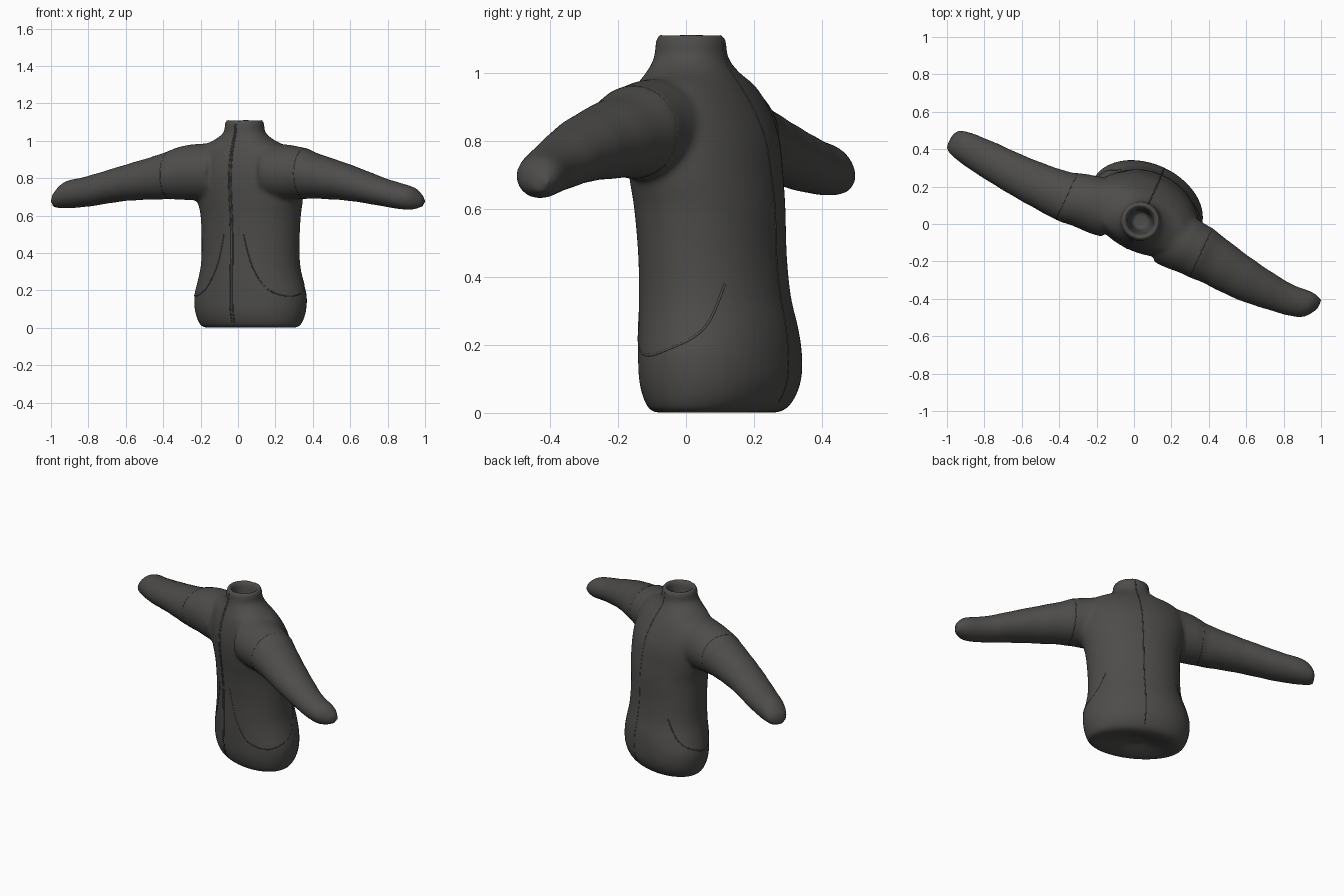
import bpy, math
from mathutils import Vector

if "Cube" in bpy.data.objects:
    bpy.data.objects.remove(bpy.data.objects["Cube"])

TURN = math.radians(-25)                       # the jacket stands turned about z
AX = Vector((math.cos(TURN), math.sin(TURN), 0))   # across the shoulders
AY = Vector((-math.sin(TURN), math.cos(TURN), 0))  # towards the back
UP = Vector((0, 0, 1))


def spline(rows, steps=4):
    """Catmull-Rom interpolation through rows of numbers."""
    out, n = [], len(rows)
    for i in range(n - 1):
        p = [rows[max(0, min(n - 1, i + k))] for k in (-1, 0, 1, 2)]
        for s in range(steps):
            t = s / steps
            out.append([0.5 * (2 * b + (c - a) * t + (2 * a - 5 * b + 4 * c - d) * t * t
                               + (3 * b - a - 3 * c + d) * t ** 3) for a, b, c, d in zip(*p)])
    return out + [list(rows[-1])]


def loft(rows, u, v, verts, faces, sides=40):
    """Skin elliptical sections (x, y, z, radius along u, radius along v)."""
    base = len(verts)
    for x, y, z, a, b in rows:
        for k in range(sides):
            t = 2 * math.pi * k / sides
            verts.append(Vector((x, y, z)) + u * a * math.cos(t) + v * b * math.sin(t))
    n = len(rows)
    for i in range(n - 1):
        for k in range(sides):
            p, q = base + i * sides, (k + 1) % sides
            faces.append((p + k, p + q, p + sides + q, p + sides + k))
    faces.append(tuple(base + k for k in reversed(range(sides))))
    faces.append(tuple(base + (n - 1) * sides + k for k in range(sides)))


# Body: hem recess, puffed hem, waist, chest, shoulders, collar, inside of collar
body = [
    (.067, .09, .035, .06, .04), (.067, .09, .012, .16, .10), (.067, .088, .0, .255, .155),
    (.067, .095, .025, .29, .192), (.067, .10, .09, .312, .218), (.067, .10, .17, .316, .222),
    (.067, .095, .25, .295, .220), (.067, .085, .34, .276, .211), (.067, .078, .46, .273, .205),
    (.068, .07, .60, .280, .208), (.064, .06, .69, .298, .208), (.053, .05, .80, .310, .203),
    (.043, .038, .89, .310, .180), (.033, .028, .96, .265, .150), (.033, .02, 1.0, .175, .128),
    (.035, .015, 1.045, .113, .108), (.035, .015, 1.095, .106, .103), (.035, .015, 1.113, .092, .09),
    (.035, .015, 1.095, .074, .072), (.035, .015, 1.02, .066, .062), (.035, .02, .89, .05, .05)]

# Sleeves, from cuff to inside the shoulder
sleeve_left = [
    (-.99, .44, .675, .030, .028), (-.97, .443, .687, .060, .046), (-.92, .42, .71, .080, .072),
    (-.80, .355, .73, .097, .082), (-.60, .25, .775, .112, .097), (-.42, .168, .806, .128, .120),
    (-.35, .145, .82, .140, .133), (-.27, .125, .83, .147, .147), (-.17, .093, .833, .157, .153),
    (-.11, .068, .835, .150, .150)]
sleeve_right = [
    (.17, -.058, .835, .157, .153), (.23, -.088, .832, .157, .150), (.29, -.118, .83, .150, .146),
    (.36, -.155, .825, .144, .135), (.42, -.19, .812, .135, .122), (.60, -.30, .775, .114, .097),
    (.80, -.395, .72, .086, .075), (.90, -.426, .698, .079, .068), (.95, -.435, .69, .062, .054),
    (.992, -.432, .675, .028, .026)]

verts, faces = [], []
loft(spline(body), AX, AY, verts, faces)
for sleeve in (sleeve_left, sleeve_right):
    rows = spline(sleeve, 6)
    for r in rows:                              # soft creases along the sleeves
        if abs(r[0]) > .3:
            crease = 1 + .008 * math.sin(r[0] * 55)
            r[3] *= crease
            r[4] *= crease
    loft(rows, AY, UP, verts, faces)

mesh = bpy.data.meshes.new("jacket")
mesh.from_pydata(verts, [], faces)
jacket = bpy.data.objects.new("jacket", mesh)
bpy.context.collection.objects.link(jacket)

# Fuse body and sleeves into one cloth surface
m = jacket.modifiers.new("fuse", 'REMESH')
m.mode = 'VOXEL'
m.voxel_size = .011
m.use_smooth_shade = True
m = jacket.modifiers.new("soften", 'SMOOTH')
m.factor = .5
m.iterations = 10
bpy.context.view_layer.objects.active = jacket
jacket.select_set(True)
for name in ("fuse", "soften"):
    bpy.ops.object.modifier_apply(modifier=name)
for p in jacket.data.polygons:
    p.use_smooth = True

cloth = bpy.data.materials.new("dark_cloth")
cloth.diffuse_color = (.075, .073, .07, 1)
cloth.use_nodes = True
cloth.node_tree.nodes["Principled BSDF"].inputs["Base Color"].default_value = cloth.diffuse_color
jacket.data.materials.append(cloth)


def project(centre, direction):
    """Point where the cloth is met coming in from outside towards centre."""
    ok, loc, nor, _ = jacket.ray_cast(centre + direction * .45, -direction)
    return loc - nor * .002 if ok else None


def seam(name, points, radius):
    curve = bpy.data.curves.new(name, 'CURVE')
    curve.dimensions = '3D'
    curve.bevel_depth = radius
    curve.bevel_resolution = 2
    curve.use_fill_caps = True
    pts = [p for p in points if p]
    s = curve.splines.new('POLY')
    s.points.add(len(pts) - 1)
    for sp, p in zip(s.points, pts):
        sp.co = (*p, 1)
    s.use_smooth = True
    curve.materials.append(cloth)
    bpy.context.collection.objects.link(bpy.data.objects.new(name, curve))


def on_body(angle, z):
    t = math.radians(angle)
    k = min(1, z / 1.05)
    centre = Vector((.067 - .032 * k, .10 - .085 * k, z))
    return project(centre, AX * math.cos(t) + AY * math.sin(t))


# Front zip (two edges) and centre back seam
heights = [.03 + 1.06 * i / 50 for i in range(51)]
for side, angle in (("left", -95), ("right", -91)):
    seam("zip_edge_" + side, [on_body(angle, z) for z in heights], .0045)
seam("back_seam", [on_body(90, z) for z in heights], .004)

# Curved pocket folds on both sides
fold = spline([(-72, .5), (-60, .33), (-42, .21), (-20, .17), (0, .19), (20, .25), (35, .38)], 6)
seam("pocket_fold_right", [on_body(a, z) for a, z in fold], .004)
seam("pocket_fold_left", [on_body(180 - a, z) for a, z in fold], .004)

# Sleeve seams over the upper arms
for side, c in (("left", (-.36, .148, .818)), ("right", (.36, -.15, .825))):
    arc = [project(Vector(c), AY * math.cos(t) + UP * math.sin(t))
           for t in (2 * math.pi * i / 40 for i in range(41))]
    seam("sleeve_seam_" + side, arc, .0035)
